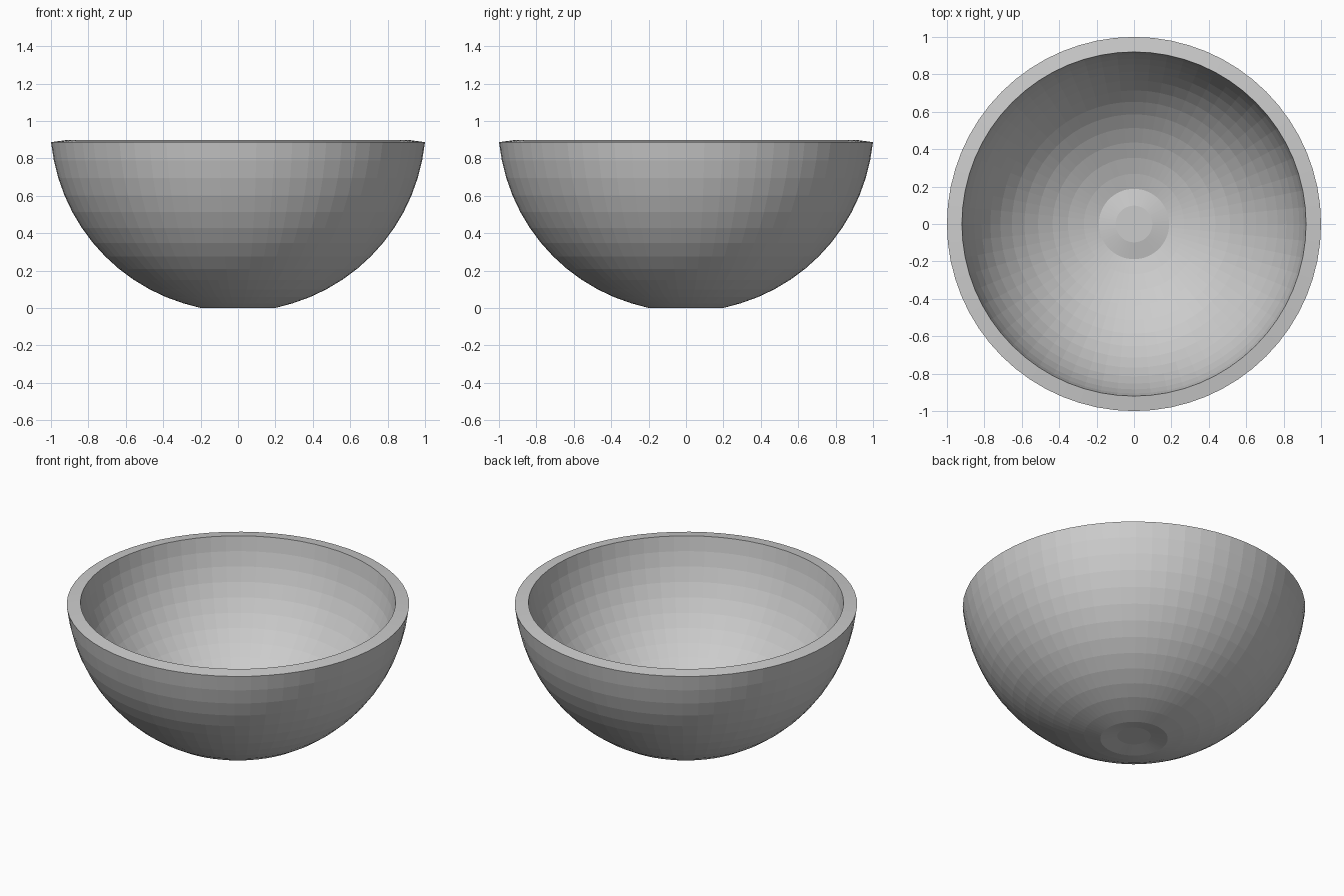
import bpy, bmesh
from math import sin, cos, pi

cube = bpy.data.objects.get("Cube")
if cube:
    bpy.data.objects.remove(cube, do_unlink=True)

SEGMENTS = 64
STEP = pi / 32          # angle between two rings of the shell
CENTRE = 0.986          # height of the sphere centre

# Plain grey clay
clay = bpy.data.materials.new("grey_clay")
clay.use_nodes = True
grey = (0.6, 0.6, 0.6, 1)
clay.diffuse_color = grey
clay.node_tree.nodes["Principled BSDF"].inputs["Base Color"].default_value = grey


def shell(radius):
    """Rings from just above the foot to just below the rim, as (r, z)."""
    return [(radius * sin(i * STEP), CENTRE - radius * cos(i * STEP))
            for i in range(3, 15)]


# Profile: dented foot, outer wall, tilted rim, inner wall, raised floor
outer = [(0.098, 0.018), (0.197, 0.0)] + shell(1.004) + [(1.0, 0.887)]
inner = [(0.098, 0.098), (0.188, 0.08)] + shell(0.924) + [(0.92, 0.898)]
profile = outer + inner[::-1]

bm = bmesh.new()
rings = []
for r, z in profile:
    rings.append([bm.verts.new((r * cos(a), r * sin(a), z))
                  for a in (2 * pi * k / SEGMENTS for k in range(SEGMENTS))])
for low, high in zip(rings, rings[1:]):
    for k in range(SEGMENTS):
        n = (k + 1) % SEGMENTS
        bm.faces.new((low[k], low[n], high[n], high[k]))
# Flat discs closing the foot and the floor
bm.faces.new(rings[0][::-1])
bm.faces.new(rings[-1])
bmesh.ops.recalc_face_normals(bm, faces=bm.faces)

mesh = bpy.data.meshes.new("bowl")
bm.to_mesh(mesh)
bm.free()
mesh.materials.append(clay)
bowl = bpy.data.objects.new("bowl", mesh)
bpy.context.collection.objects.link(bowl)
